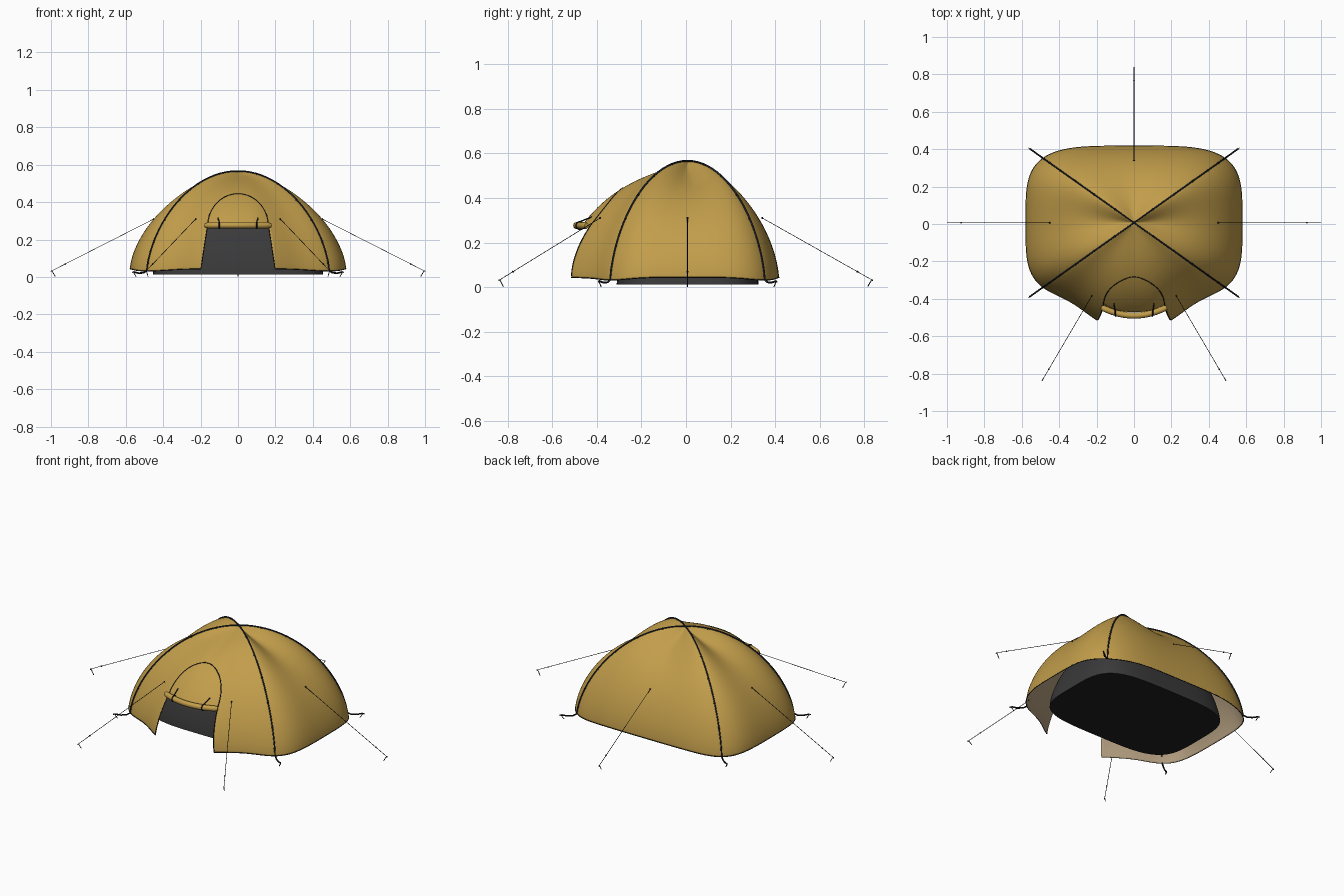
import bpy, bmesh, math
from mathutils import Vector
from mathutils.bvhtree import BVHTree

if "Cube" in bpy.data.objects:
    bpy.data.objects.remove(bpy.data.objects["Cube"])


def mat(name, r, g, b):
    m = bpy.data.materials.new(name)
    m.diffuse_color = (r, g, b, 1)
    m.use_nodes = True
    m.node_tree.nodes["Principled BSDF"].inputs["Base Color"].default_value = m.diffuse_color
    return m


FLY = mat("mustard fabric", 0.54, 0.34, 0.07)
LINING = mat("tan lining", 0.42, 0.32, 0.2)
INNER = mat("charcoal fabric", 0.042, 0.042, 0.044)
FLOOR = mat("black groundsheet", 0.014, 0.014, 0.014)
POLE = mat("dark blue pole", 0.014, 0.02, 0.035)
TRIM = mat("black webbing", 0.01, 0.01, 0.012)


def dome_point(th, u, a, b, z0, h, bulge=0.0, sag=0.0):
    """Squircle plan with rounded profile; panels sag between diagonal poles."""
    c, s = math.cos(th), math.sin(th)
    r = (c ** 4 + s ** 4) ** -0.25
    x, y = a * r * c, b * r * s
    if s < 0:
        y -= bulge * math.exp(-(abs(x) / 0.28) ** 3)
        sag *= 1 - 0.4 * s * s
    w = abs(math.cos(2 * th)) ** 1.2
    z = z0 + h * max(0, 1 - u * u) ** 0.65
    z -= sag * w * (u / 0.35) * math.exp(1 - u / 0.35) * (1 - u ** 4)
    z -= 0.012 * u ** 12 * abs(math.sin(2 * th)) ** 8 * (1 if bulge else 0)
    return Vector((x * u, y * u, z))


def fly_point(th, u):
    return dome_point(th, u, 0.578, 0.41, 0.043, 0.52, 0.16, 0.05)


def inner_point(th, u):
    return dome_point(th, u, 0.455, 0.318, 0.012, 0.475, 0, 0.03)


def dome_mesh(func, segs=128, rings=36):
    bm = bmesh.new()
    top = bm.verts.new(func(0, 0))
    prev = None
    for i in range(1, rings + 1):
        u = math.sin(math.pi / 2 * i / rings)
        ring = [bm.verts.new(func(2 * math.pi * j / segs, u)) for j in range(segs)]
        for j in range(segs):
            k = (j + 1) % segs
            if prev:
                bm.faces.new((prev[j], ring[j], ring[k], prev[k]))
            else:
                bm.faces.new((top, ring[j], ring[k]))
        prev = ring
    return bm, prev


def finish(bm, name, mats):
    me = bpy.data.meshes.new(name)
    bm.to_mesh(me)
    bm.free()
    for m in mats:
        me.materials.append(m)
    ob = bpy.data.objects.new(name, me)
    bpy.context.collection.objects.link(ob)
    return ob


def tube(name, pts, radius, m, radii=None, res=2):
    cu = bpy.data.curves.new(name, 'CURVE')
    cu.dimensions = '3D'
    cu.bevel_depth = radius
    cu.bevel_resolution = res
    cu.use_fill_caps = True
    sp = cu.splines.new('POLY')
    sp.points.add(len(pts) - 1)
    for i, p in enumerate(pts):
        sp.points[i].co = (*p, 1)
        if radii:
            sp.points[i].radius = radii[i]
    sp.use_smooth = True
    cu.materials.append(m)
    ob = bpy.data.objects.new(name, cu)
    bpy.context.collection.objects.link(ob)
    return ob


def beads(name, pts, r, m):
    bm = bmesh.new()
    for p in pts:
        d = bmesh.ops.create_icosphere(bm, subdivisions=1, radius=r)
        bmesh.ops.translate(bm, verts=d['verts'], vec=p)
    return finish(bm, name, [m])


# flysheet: full dome, then the doorway is sliced out of the front
bm, _ = dome_mesh(fly_point)
bvh = BVHTree.FromBMesh(bm)


def on_front(x, z, lift=0.002):
    hit = bvh.ray_cast(Vector((x, -2, z)), Vector((0, 1, 0)))
    return hit[0] + hit[1] * lift * (1 if hit[1].y < 0 else -1)


def door_half(z):
    return 0.197 - 0.152 * (z - 0.04)


for co, no in (((0.197, 0, 0.04), (0.21, 0, 0.032)),
               ((-0.197, 0, 0.04), (-0.21, 0, 0.032)),
               ((0, 0, 0.27), (0, 0, 1))):
    faces = [f for f in bm.faces if f.calc_center_median().y < -0.2]
    geom = list({e for f in faces for e in (*f.verts, *f.edges)}) + faces
    bmesh.ops.bisect_plane(bm, geom=geom, plane_co=co, plane_no=no, dist=1e-5)
hole = []
for f in bm.faces:
    c = f.calc_center_median()
    if c.y < -0.2 and c.z < 0.27 and abs(c.x) < door_half(c.z):
        hole.append(f)
bmesh.ops.delete(bm, geom=hole, context='FACES')
for f in bm.faces:
    f.smooth = True
fly = finish(bm, "flysheet", [FLY, LINING])
sol = fly.modifiers.new("cloth", 'SOLIDIFY')
sol.thickness = 0.003
sol.offset = -1
sol.material_offset = 1

# inner tent with flat groundsheet
bm, base = dome_mesh(inner_point, 96, 24)
for f in bm.faces:
    f.smooth = True
bm.faces.new(base[::-1]).material_index = 1
finish(bm, "inner_tent", [INNER, FLOOR])

# hem and door zip
hem = [fly_point(math.radians(-90 + d), 1) for d in range(361)]
tube("hem", [p for p in hem if p.y > 0 or abs(p.x) > 0.197], 0.002, TRIM)
zs = [0.05 + 0.21 * i / 10 for i in range(11)]
left = [on_front(-door_half(z) - 0.002, z) for z in zs]
right = [on_front(door_half(z) + 0.002, z) for z in reversed(zs)]
arch = [on_front(-0.163 * math.cos(math.pi * i / 32), 0.27 + 0.175 * math.sin(math.pi * i / 32))
        for i in range(33)]
tube("door_zip", left + arch + right, 0.0025, TRIM)

# rolled-up door with ties
n = 24
roll = []
for i in range(n + 1):
    x = -0.175 + 0.35 * i / n
    roll.append(Vector((x, -0.497 + 0.045 * (x / 0.175) ** 2, 0.276)))
tube("rolled_door", roll, 0.016, FLY, [0.7 if i in (0, n) else 1 for i in range(n + 1)], 4)
for sx in (-1, 1):
    c = Vector((0.1 * sx, -0.482, 0.276))
    loop = [c + Vector((0, 0.018 * math.cos(t), 0.018 * math.sin(t)))
            for t in [math.tau * k / 16 for k in range(17)]]
    tube("door_tie", loop, 0.003, TRIM)
    tube("door_tie_strap", [c + Vector((0, 0, 0.018)), on_front(0.108 * sx, 0.315)], 0.003, TRIM)

# crossing poles, clips, corner webbing and pegs
clips = []
for k in (1, 3):
    th = math.pi / 4 * k
    us = [math.sin(math.pi / 2 * i / 24) for i in range(24, 0, -1)]
    up = Vector((0, 0, 0.002))
    pts = [fly_point(th, u) * 1.003 + up for u in us] + [fly_point(0, 0) + up]
    pts += [fly_point(th + math.pi, u) * 1.003 + up for u in reversed(us)]
    tube("pole", pts, 0.004, POLE)
    for t in (th, th + math.pi):
        clips += [fly_point(t, math.sin(math.radians(a))) + up for a in (12, 26, 40, 54, 68, 82)]
beads("pole_clips", clips + [fly_point(0, 0)], 0.0065, TRIM)


def peg(p, d):
    """Hooked stake leaning back towards the tent."""
    pts = [p + d * 0.004 + Vector((0, 0, -0.006)), p + d * 0.004, p,
           p - d * 0.018 + Vector((0, 0, 0.002 - p.z))]
    tube("peg", pts, 0.0022, POLE)


for sx in (-1, 1):
    for sy in (-1, 1):
        d = Vector((0.82 * sx, 0.57 * sy, 0))
        tube("corner_webbing", [(0.485 * sx, 0.344 * sy, 0.035), (0.505 * sx, 0.358 * sy, 0.022),
                                (0.53 * sx, 0.376 * sy, 0.02), (0.558 * sx, 0.396 * sy, 0.027)],
             0.0045, TRIM)
        peg(Vector((0.56 * sx, 0.398 * sy, 0.027)), d)

# guy lines with sliders and pegs
guys = [((0.45, 0, 0.31), (0.995, 0, 0.033)), ((-0.45, 0, 0.31), (-0.995, 0, 0.033)),
        ((0.226, -0.392, 0.31), (0.49, -0.842, 0.033)), ((-0.226, -0.392, 0.31), (-0.49, -0.842, 0.033)),
        ((0, 0.335, 0.31), (0, 0.826, 0.033))]
for a, b in guys:
    a, b = Vector(a), Vector(b)
    tube("guy_line", [a, b], 0.0015, TRIM, res=1)
    beads("guy_fittings", [a, a.lerp(b, 0.87)], 0.005, TRIM)
    d = Vector((b.x - a.x, b.y - a.y, 0)).normalized()
    peg(b, d)

# turn curves into meshes and centre the whole tent
for ob in bpy.context.collection.objects:
    ob.location.y += 0.007
    ob.select_set(ob.type == 'CURVE')
    if ob.type == 'CURVE':
        bpy.context.view_layer.objects.active = ob
bpy.ops.object.convert(target='MESH')
